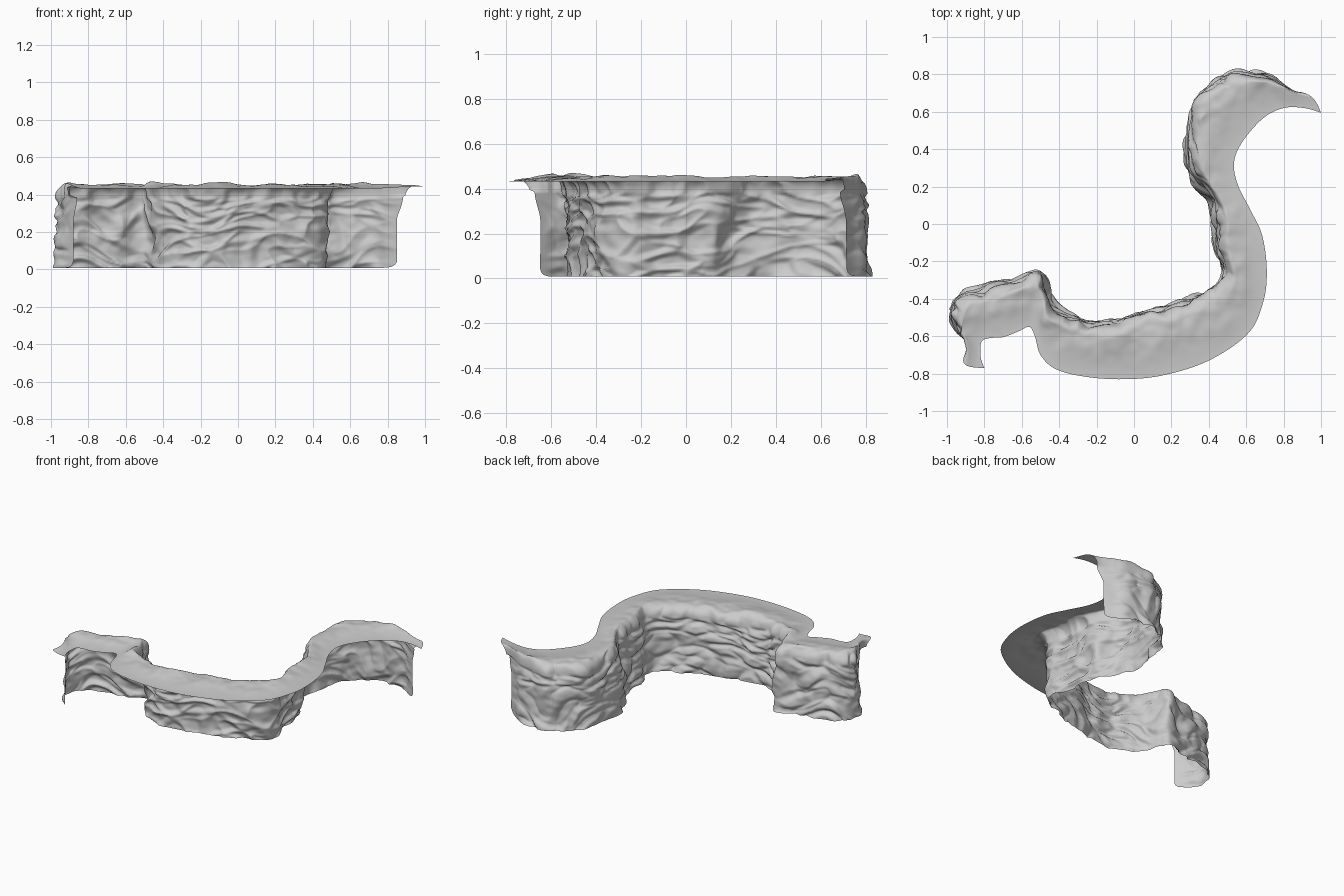
import bpy, math
from mathutils import Vector, noise

if "Cube" in bpy.data.objects:
    bpy.data.objects.remove(bpy.data.objects["Cube"])

# Plan of the rocky back wall (left to right) and the matching smooth lip
WALL = [(-.88, -.65), (-.945, -.57), (-.98, -.48), (-.925, -.385), (-.8, -.345), (-.66, -.305),
        (-.525, -.26), (-.48, -.31), (-.44, -.41), (-.35, -.485), (-.22, -.52), (-.05, -.51),
        (.13, -.465), (.3, -.41), (.43, -.34), (.475, -.25), (.455, -.12), (.425, 0), (.415, .13),
        (.32, .24), (.28, .43), (.33, .65), (.43, .765), (.57, .815), (.72, .785), (.85, .715)]
LIP = [(-.8, -.77), (-.82, -.71), (-.815, -.63), (-.77, -.61), (-.7, -.605), (-.62, -.575),
       (-.56, -.55), (-.53, -.6), (-.5, -.7), (-.42, -.775), (-.27, -.815), (-.07, -.83),
       (.15, -.81), (.4, -.73), (.61, -.585), (.69, -.42), (.71, -.25), (.685, -.06), (.62, .08),
       (.555, .21), (.535, .33), (.58, .44), (.69, .565), (.8, .62), (.91, .62), (1, .595)]
COLS, WALL_ROWS, TOP_ROWS = 520, 48, 36
H, RIM = 0.385, 0.07


def spline(pts, u):
    """Catmull-Rom point at u in 0..1"""
    f = u * (len(pts) - 1)
    i = min(int(f), len(pts) - 2)
    t = f - i
    a, b, c, d = (Vector(pts[max(0, min(len(pts) - 1, i + k))]) for k in (-1, 0, 1, 2))
    return 0.5 * (2 * b + (c - a) * t + (2 * a - 5 * b + 4 * c - d) * t * t
                  + (3 * b - a - 3 * c + d) * t ** 3)


def smooth(t):
    t = max(0, min(1, t))
    return t * t * (3 - 2 * t)


def rock(x, y, z):
    """Blocky, layered rock relief, roughly -0.04 to 0.02"""
    warp = noise.noise(Vector((x * 3, y * 3, z * 3 + 7)))
    d = noise.voronoi(Vector((x * 4.5, y * 4.5, z * 11 + warp * 1.6)))[0]
    blocks = min(d[1] - d[0], .45) / .45
    big = noise.noise(Vector((x * 6, y * 6, z * 4)))
    ledge = 1 - abs(noise.noise(Vector((x * 4, y * 4, z * 13 + warp * 2)))) * 2
    fine = noise.noise(Vector((x * 18, y * 18, z * 26)))
    return (.018 * (smooth(blocks) - .75) + .024 * big
            - .012 * max(ledge, 0) ** 3 + .004 * fine)


# Sheet: wall rows rise from the ground, roll over the rim, then run out to the lip
verts, faces = [], []
rows = WALL_ROWS + TOP_ROWS
for i in range(COLS):
    u = i / (COLS - 1)
    w, l = spline(WALL, u), spline(LIP, u)
    tan = (spline(WALL, min(1, u + .015)) - spline(WALL, max(0, u - .015))).normalized()
    out = Vector((-tan.y, tan.x))
    edge = min(u, 1 - u)
    end = max(0, 1 - edge / .05)                   # 1 at the two free ends
    calm = .1 + .9 * smooth(edge / .06)
    across = l - w
    width = across.length
    start = .22 * end ** 2
    bow = Vector((-.07, -.035)) if u < .5 else Vector((.02, .03))
    for j in range(rows):
        if j < WALL_ROWS:
            v = j / (WALL_ROWS - 1)
            z = .008 + (H - .008) * v
            z += .035 * end ** 6 * (1 - v) ** 6    # rounded foot at the free ends
            p = w + across * (start * smooth((v - .65) / .35))
            p = p + out * ((rock(p.x, p.y, z) + .018 - .02 * v) * calm)
        else:
            t = (j - WALL_ROWS + 1) / TOP_ROWS
            s = start + (1 - start) * t ** 1.4
            p = w + across * s
            c = min(1, (s - start) * width / RIM)
            # rounded rim, then a top that eases down to the lip
            roll = smooth((s - .2) / .8) * (1 - .5 * smooth((u - .88) / .1))
            z = H + RIM * math.sqrt(1 - (1 - c) ** 2) - .024 * roll
            fade = 1 - smooth(t * 1.2)
            p = p + out * ((rock(p.x, p.y, H) - .002) * calm * fade)
            # worn lumps on the top, fading out at the lip
            lump = (noise.noise(Vector((p.x * 7, p.y * 7, 3)))
                    + .5 * noise.noise(Vector((p.x * 16, p.y * 16, 5))))
            z += c * calm * (1 - smooth(t)) * .024 * lump
            # bowed outline of the end points
            p = p + bow * (end ** 2 * math.sin(math.pi * s))
        verts.append((p.x, p.y, max(0, z)))
for i in range(COLS - 1):
    for j in range(rows - 1):
        a, b = i * rows + j, (i + 1) * rows + j
        faces.append((a, a + 1, b + 1, b))

mesh = bpy.data.meshes.new("rock_ledge")
mesh.from_pydata(verts, [], faces)
mesh.update()
ledge = bpy.data.objects.new("rock_ledge", mesh)
bpy.context.collection.objects.link(ledge)
for poly in mesh.polygons:
    poly.use_smooth = True
